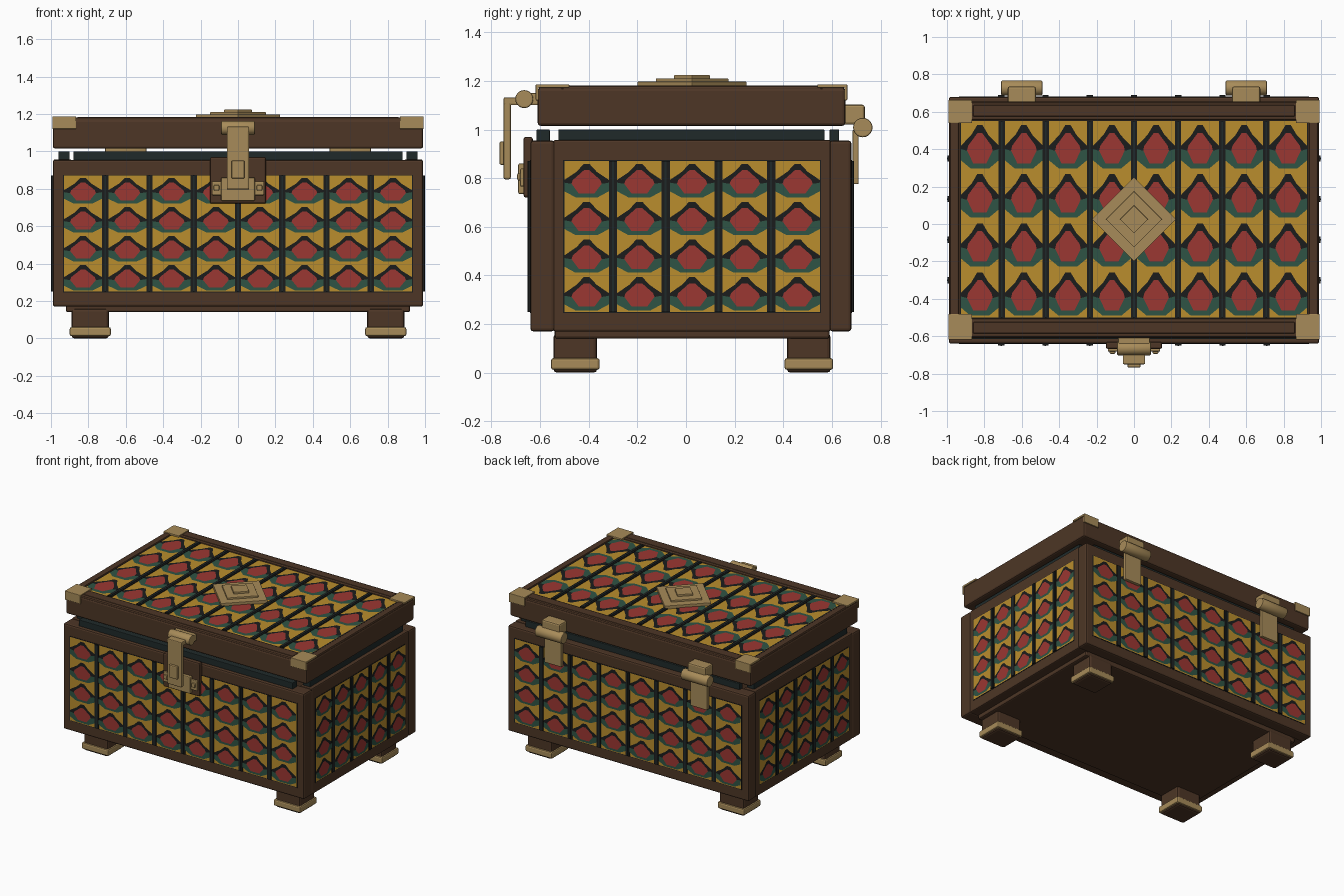
import bpy, bmesh, math
from mathutils import Vector

old = bpy.data.objects.get("Cube")
if old:
    bpy.data.objects.remove(old, do_unlink=True)


def material(name, r, g, b):
    m = bpy.data.materials.new(name)
    m.use_nodes = True
    m.diffuse_color = (r, g, b, 1)
    m.node_tree.nodes["Principled BSDF"].inputs["Base Color"].default_value = (r, g, b, 1)
    return m


WOOD = material("dark wood", .075, .037, .019)
BRASS = material("aged brass", .39, .26, .1)
SLATE = material("slate lining", .014, .023, .023)
BLACK = material("black trim", .011, .012, .012)
YELLOW = material("ochre yellow", .49, .27, .026)
RED = material("brick red", .33, .038, .032)
GREEN = material("deep green", .028, .088, .058)
PATTERN_MATS = [BLACK, YELLOW, GREEN, RED, SLATE]


def finish(name, bm, mats, bevel=0):
    bmesh.ops.recalc_face_normals(bm, faces=bm.faces) if bevel else None
    mesh = bpy.data.meshes.new(name)
    bm.to_mesh(mesh)
    bm.free()
    for m in mats:
        mesh.materials.append(m)
    ob = bpy.data.objects.new(name, mesh)
    bpy.context.collection.objects.link(ob)
    if bevel:
        mod = ob.modifiers.new("soft edges", "BEVEL")
        mod.width = bevel
        mod.segments = 2
    return ob


def box(name, xs, ys, zs, mat, bevel=.01):
    bm = bmesh.new()
    bmesh.ops.create_cube(bm, size=1)
    spans = (sorted(xs), sorted(ys), sorted(zs))
    for v in bm.verts:
        v.co = Vector([s[0] if c < 0 else s[1] for c, s in zip(v.co, spans)])
    return finish(name, bm, [mat], bevel)


def barrel(name, x, y, z, radius, length, mat):
    bm = bmesh.new()
    bmesh.ops.create_cone(bm, cap_ends=True, segments=20, radius1=radius,
                          radius2=radius, depth=length)
    for v in bm.verts:
        v.co = Vector((x + v.co.z, y + v.co.x, z + v.co.y))
    ob = finish(name, bm, [mat], .006)
    for p in ob.data.polygons:
        p.use_smooth = len(p.vertices) == 4
    return ob


# One tile motif as layers: material slot and outline, u across, v upward
MOTIF = [
    (1, [(-1, 0), (1, 0), (1, 1), (-1, 1)]),
    (0, [(-1, .36), (1, .36), (1, .5), (.45, .72), (.14, .92),
         (-.14, .92), (-.45, .72), (-1, .5)]),
    (2, [(-1, .2), (-.5, .04), (.5, .04), (1, .2), (1, .43), (.72, .4),
         (-.72, .4), (-1, .43)]),
    (3, [(-.35, .14), (.35, .14), (.68, .4), (.62, .5), (.12, .76),
         (-.12, .76), (-.62, .5), (-.68, .4)]),
]


def pattern_panel(name, centre, across, up, width, height, cols, rows=4, gap=.034):
    centre, across, up = Vector(centre), Vector(across), Vector(up)
    normal = across.cross(up)
    bm = bmesh.new()

    def face(points, lift, slot):
        f = bm.faces.new([bm.verts.new(centre + across * u + up * v + normal * lift)
                          for u, v in points])
        f.material_index = slot

    def slab(u, half_u, half_v, lift, slot):
        a, b = u - half_u, u + half_u
        face([(a, -half_v), (b, -half_v), (b, half_v), (a, half_v)], lift, slot)
        for s in (-1, 1):
            edge = [bm.verts.new(centre + across * (u + s * half_u) + up * v + normal * n)
                    for v, n in ((-half_v, 0), (half_v, 0), (half_v, lift), (-half_v, lift))]
            bm.faces.new(edge if s < 0 else edge[::-1]).material_index = slot
        for s in (-1, 1):
            edge = [bm.verts.new(centre + across * w + up * (s * half_v) + normal * n)
                    for w, n in ((a, 0), (b, 0), (b, lift), (a, lift))]
            bm.faces.new(edge if s < 0 else edge[::-1]).material_index = slot

    # black backing, then the layered motif in each cell
    slab(0, width / 2 + .006, height / 2 + .004, .002, 0)
    pitch, step = (width + gap) / cols, height / rows
    half = (pitch - gap) / 2
    for c in range(cols):
        u0 = (c + .5) * pitch - (width + gap) / 2
        for r in range(rows):
            v0 = r * step - height / 2
            for layer, (slot, outline) in enumerate(MOTIF):
                face([(u0 + u * half, v0 + v * step) for u, v in outline],
                     .0035 + layer * .0012, slot)
        # divider strip with a fine rib
        if c:
            slab(u0 - pitch / 2, gap / 2, height / 2, .009, 0)
            slab(u0 - pitch / 2, gap / 8, height / 2, .011, 4)
    return finish(name, bm, PATTERN_MATS)


# Body: base, floor and four walls
box("base_board", (-.92, .92), (-.54, .59), (.14, .2), WOOD)
box("front_wall", (-.99, .99), (-.64, -.54), (.17, .955), WOOD, .012)
box("back_wall", (-.99, .99), (.59, .68), (.17, .955), WOOD, .012)
for side, s in (("left", 1), ("right", -1)):
    box(side + "_wall", (s * .89, s * .988), (-.545, .595), (.17, .957), WOOD, .008)

# Patterned panels on every visible side
pattern_panel("front_panel", (0, -.64, .56), (1, 0, 0), (0, 0, 1), 1.86, .62, 8)
pattern_panel("back_panel", (0, .68, .56), (-1, 0, 0), (0, 0, 1), 1.86, .62, 8)
pattern_panel("left_panel", (.988, .025, .56), (0, 1, 0), (0, 0, 1), 1.05, .62, 5)
pattern_panel("right_panel", (-.988, .025, .56), (0, -1, 0), (0, 0, 1), 1.05, .62, 5)
pattern_panel("lid_panel", (0, .025, 1.17), (1, 0, 0), (0, 1, 0), 1.85, 1.05, 8)

# Feet with brass shoes
for side, s in (("left", 1), ("right", -1)):
    for end, y in (("front", -.455), ("back", .505)):
        box(f"{end}_{side}_foot", (s * .69, s * .89), (y - .09, y + .09), (0, .16), WOOD, .015)
        box(f"{end}_{side}_foot_shoe", (s * .68, s * .90), (y - .1, y + .1), (.012, .06), BRASS)

# Slate lining on the rim
box("front_lining", (-.88, .88), (-.615, -.56), (.94, 1.0), SLATE, .004)
box("back_lining", (-.88, .88), (.59, .63), (.94, 1.0), SLATE, .004)
for side, s in (("left", 1), ("right", -1)):
    box(side + "_lining", (s * .90, s * .96), (-.525, .57), (.94, 1.0), SLATE, .004)

# Lid with raised rails
box("lid", (-.99, .99), (-.61, .655), (1.015, 1.17), WOOD, .012)
box("lid_front_rail", (-.985, .985), (-.605, -.505), (1.15, 1.18), WOOD)
box("lid_back_rail", (-.985, .985), (.555, .65), (1.15, 1.18), WOOD)
box("lid_front_bead", (-.86, .86), (-.585, -.525), (1.17, 1.184), WOOD, .004)
box("lid_back_bead", (-.86, .86), (.575, .635), (1.17, 1.184), WOOD, .004)
for side, s in (("left", 1), ("right", -1)):
    box(f"lid_{side}_rail", (s * .935, s * .985), (-.51, .56), (1.15, 1.18), WOOD)
    # Brass corner caps: a top plate and a facing plate
    for end, inner, outer in (("front", -.48, -.618), ("back", .54, .663)):
        box(f"{end}_{side}_corner_top", (s * .865, s * .992), (inner, outer),
            (1.172, 1.186), BRASS, .003)
        face_in = outer + (.012 if outer < 0 else -.012)
        box(f"{end}_{side}_corner_face", (s * .865, s * .992), (face_in, outer),
            (1.12, 1.186), BRASS, .003)

# Stepped diamond ornament on the lid
for i, (radius, low, high) in enumerate(((.225, 1.17, 1.197), (.15, 1.19, 1.21),
                                         (.075, 1.2, 1.224))):
    bm = bmesh.new()
    bmesh.ops.create_cone(bm, cap_ends=True, segments=4, radius1=radius,
                          radius2=radius, depth=high - low)
    for v in bm.verts:
        a = math.atan2(v.co.y, v.co.x)
        a = round(a / (math.pi / 2)) * math.pi / 2
        v.co = Vector((radius * math.cos(a), .025 + radius * math.sin(a),
                       v.co.z + (low + high) / 2))
    finish(f"diamond_step_{i + 1}", bm, [BRASS], .003)

# Front clasp
box("clasp_backing", (-.15, .15), (-.668, -.63), (.72, .97), WOOD)
box("clasp_plate", (-.09, .09), (-.69, -.66), (.735, .86), BRASS, .006)
box("clasp_wings", (-.14, .14), (-.682, -.66), (.765, .84), BRASS, .006)
for side, s in (("left", 1), ("right", -1)):
    box(f"clasp_{side}_rivet", (s * .1, s * .13), (-.694, -.675), (.79, .82), BRASS, .006)
box("clasp_strap", (-.06, .06), (-.75, -.72), (.795, 1.12), BRASS, .008)
box("clasp_arm", (-.06, .06), (-.75, -.66), (1.1, 1.132), BRASS, .006)
box("clasp_catch", (-.035, .035), (-.767, -.74), (.855, .95), BRASS, .006)
box("clasp_lid_mount", (-.085, .085), (-.66, -.6), (1.1, 1.15), BRASS, .006)
barrel("clasp_barrel", 0, -.665, 1.125, .037, .18, BRASS)

# Back hinges
for side, s in (("left", 1), ("right", -1)):
    x = s * .6
    barrel(side + "_hinge_barrel", x, .727, 1.008, .04, .22, BRASS)
    box(side + "_hinge_upper_leaf", (x - .075, x + .075), (.64, .735), (1.02, 1.102), BRASS)
    box(side + "_hinge_lower_leaf", (x - .07, x + .07), (.685, .71), (.775, 1.0), BRASS, .006)
